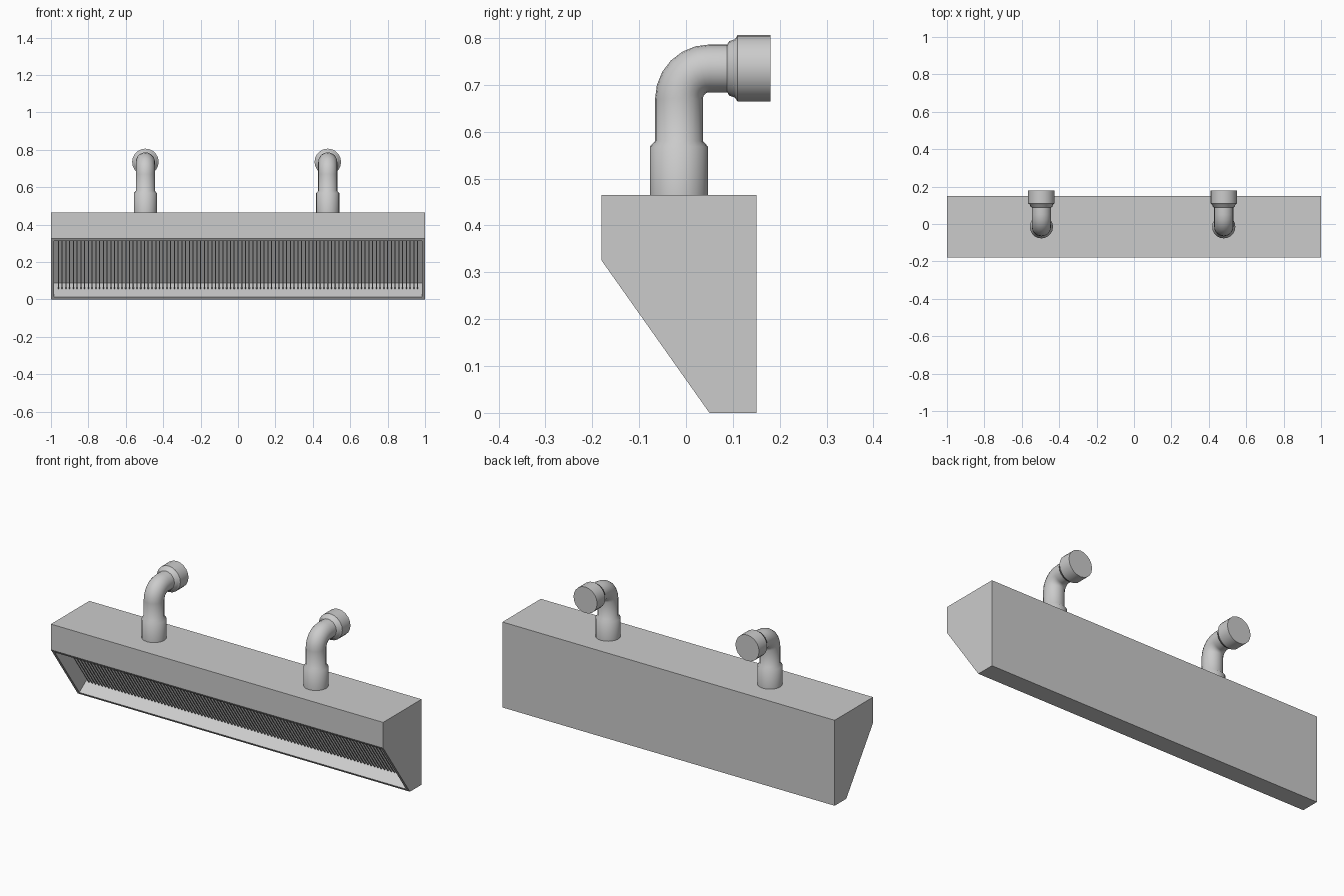
import bpy, bmesh
from math import sin, cos, pi, radians
from mathutils import Vector

if "Cube" in bpy.data.objects:
    bpy.data.objects.remove(bpy.data.objects["Cube"])


def finish(name, bm):
    bmesh.ops.recalc_face_normals(bm, faces=bm.faces[:])
    me = bpy.data.meshes.new(name)
    bm.to_mesh(me)
    bm.free()
    ob = bpy.data.objects.new(name, me)
    bpy.context.collection.objects.link(ob)
    return ob


def prism(bm, profile, x0, x1):
    """Extrude a (y, z) profile along x."""
    face = bm.faces.new([bm.verts.new((x0, y, z)) for y, z in profile])
    ext = bmesh.ops.extrude_face_region(bm, geom=[face])
    verts = [g for g in ext["geom"] if isinstance(g, bmesh.types.BMVert)]
    bmesh.ops.translate(bm, verts=verts, vec=(x1 - x0, 0, 0))


# Sloped opening: direction down the slope and direction into the housing
TOP, BOTTOM = Vector((-0.18, 0.325)), Vector((0.05, 0.0))
down = (BOTTOM - TOP).normalized()
inward = Vector((-down.y, down.x))
RIM, DEPTH, FIN_FRONT = 0.023, 0.13, 0.064

# Housing with a framed recess in the sloped face
bm = bmesh.new()
prism(bm, [(-0.18, 0.465), TOP, BOTTOM, (0.15, 0), (0.15, 0.465)], -1, 1)
bmesh.ops.recalc_face_normals(bm, faces=bm.faces[:])
slope = min(bm.faces, key=lambda f: f.normal.y + f.normal.z)
bmesh.ops.inset_region(bm, faces=[slope], thickness=RIM)
ext = bmesh.ops.extrude_face_region(bm, geom=[slope])
verts = [g for g in ext["geom"] if isinstance(g, bmesh.types.BMVert)]
bmesh.ops.translate(bm, verts=verts, vec=(0, inward.x * DEPTH, inward.y * DEPTH))
if slope.is_valid:
    bmesh.ops.delete(bm, geom=[slope], context='FACES_ONLY')
finish("housing", bm)

# Row of thin fins filling the back of the recess
a, b = TOP + down * RIM, BOTTOM - down * RIM
bm = bmesh.new()
prism(bm, [a + inward * FIN_FRONT, b + inward * FIN_FRONT,
           b + inward * DEPTH, a + inward * DEPTH], -0.003, 0.003)
fins = finish("fins", bm)
fins.location.x = -0.96
arr = fins.modifiers.new("row", 'ARRAY')
arr.count = 97
arr.use_relative_offset = False
arr.use_constant_offset = True
arr.constant_offset_displace = (0.02, 0, 0)


# Elbow pipe: collar, bend towards the back, stepped end socket
def pipe(name, x, sides=20):
    rings = [(-0.015, 0.463, 0, 0.062), (-0.015, 0.568, 0, 0.062),
             (-0.015, 0.58, 0, 0.051)]
    for i in range(7):
        t = i / 6 * pi / 2
        rings.append((0.05 - 0.065 * cos(t), 0.67 + 0.065 * sin(t), t, 0.051))
    rings += [(y, 0.735, pi / 2, r) for y, r in
              [(0.088, 0.051), (0.092, 0.058), (0.104, 0.062),
               (0.11, 0.071), (0.18, 0.071)]]
    bm = bmesh.new()
    loops = []
    for y, z, t, r in rings:
        loop = []
        for k in range(sides):
            p = 2 * pi * k / sides
            u, v = r * cos(p), r * sin(p)
            loop.append(bm.verts.new((u, y + v * cos(t), z - v * sin(t))))
        loops.append(loop)
    for l0, l1 in zip(loops, loops[1:]):
        for k in range(sides):
            j = (k + 1) % sides
            bm.faces.new((l0[k], l0[j], l1[j], l1[k]))
    bm.faces.new(loops[0])
    bm.faces.new(loops[-1])
    ob = finish(name, bm)
    ob.location.x = x
    bpy.ops.object.select_all(action='DESELECT')
    ob.select_set(True)
    bpy.context.view_layer.objects.active = ob
    bpy.ops.object.shade_smooth_by_angle(angle=radians(50))


pipe("left_pipe", -0.495)
pipe("right_pipe", 0.48)
